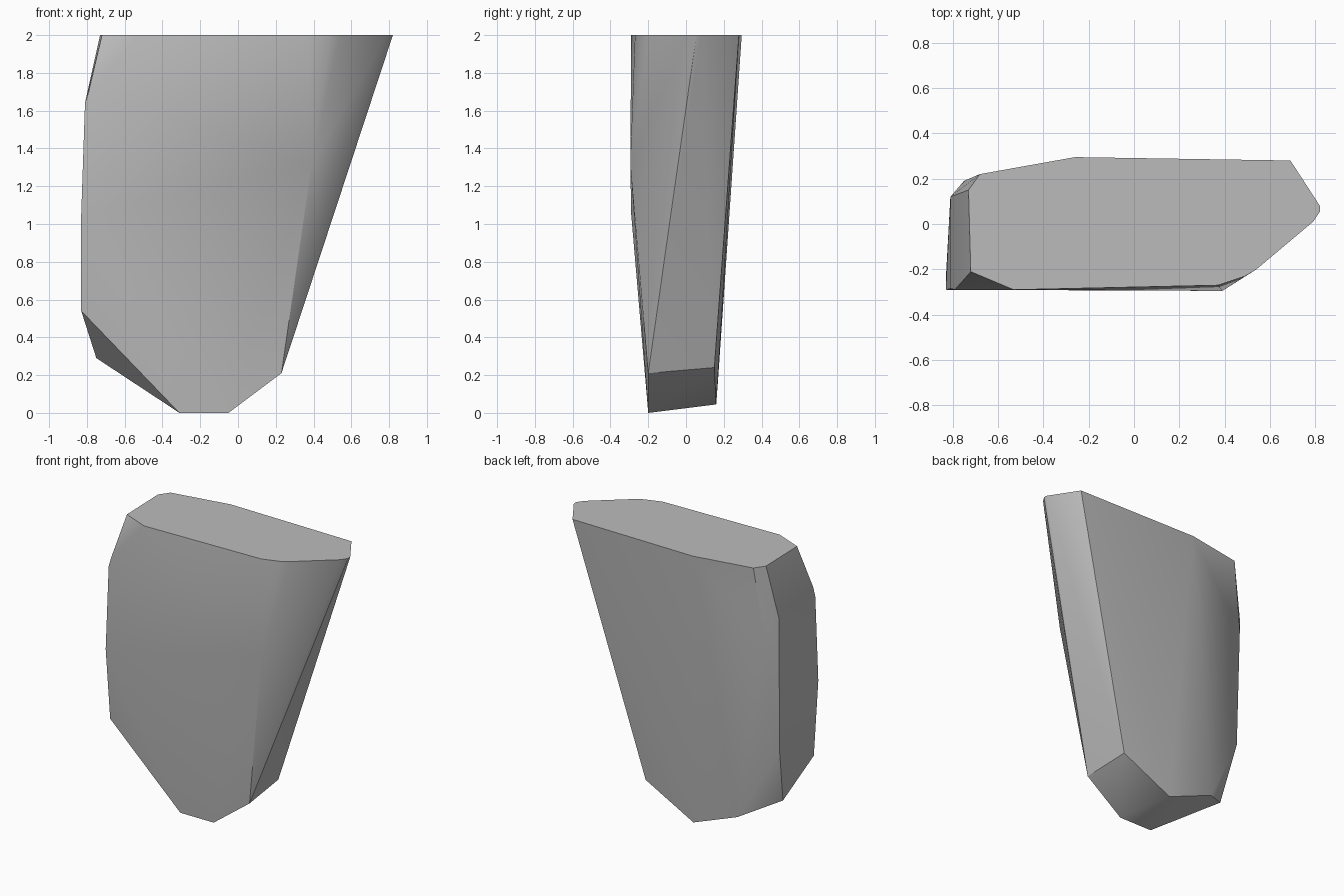
import bpy
import bmesh
import math

default = bpy.data.objects.get("Cube")
if default:
    bpy.data.objects.remove(default, do_unlink=True)

# Plain stone material
stone = bpy.data.materials.new("stone_grey")
stone.use_nodes = True
grey = (0.5, 0.5, 0.5, 1.0)
stone.diffuse_color = grey
stone.node_tree.nodes["Principled BSDF"].inputs["Base Color"].default_value = grey

# Flat top outline, at full height
top_rim = [(-.73, .15), (-.72, -.21), (-.53, -.29), (.37, -.27), (.49, -.23),
           (.54, -.20), (.79, .01), (.82, .055), (.82, .08), (.69, .28),
           (-.26, .295), (-.68, .22)]
# Corners of the chipped front, left and back faces
side_corners = [(-.79, -.29, 1.70), (-.81, -.285, 1.64), (-.83, -.29, 1.05),
                (-.83, -.24, .54), (.39, -.295, 1.32), (-.81, .12, 1.64),
                (-.75, .19, 1.50), (-.80, .10, .70)]
# Corners of the narrow foot
foot_corners = [(-.75, -.01, .29), (-.52, .17, .18), (-.17, .16, .045),
                (.21, .15, .24), (.23, -.20, .21), (-.05, -.20, 0), (-.31, -.20, 0)]

# Wrap the corners in one convex chipped block
bm = bmesh.new()
for co in [(x, y, 2.0) for x, y in top_rim] + side_corners + foot_corners:
    bm.verts.new(co)
hull = bmesh.ops.convex_hull(bm, input=bm.verts[:])
loose = [v for v in bm.verts if not v.link_faces]
bmesh.ops.delete(bm, geom=loose, context='VERTS')
bmesh.ops.dissolve_limit(bm, angle_limit=math.radians(1), verts=bm.verts[:], edges=bm.edges[:])
bmesh.ops.recalc_face_normals(bm, faces=bm.faces[:])

mesh = bpy.data.meshes.new("rock")
bm.to_mesh(mesh)
bm.free()
mesh.materials.append(stone)
rock = bpy.data.objects.new("rock", mesh)
bpy.context.collection.objects.link(rock)

# Soften shallow facets, keep the chipped edges crisp
bpy.ops.object.select_all(action='DESELECT')
rock.select_set(True)
bpy.context.view_layer.objects.active = rock
bpy.ops.object.shade_smooth_by_angle(angle=math.radians(30))
